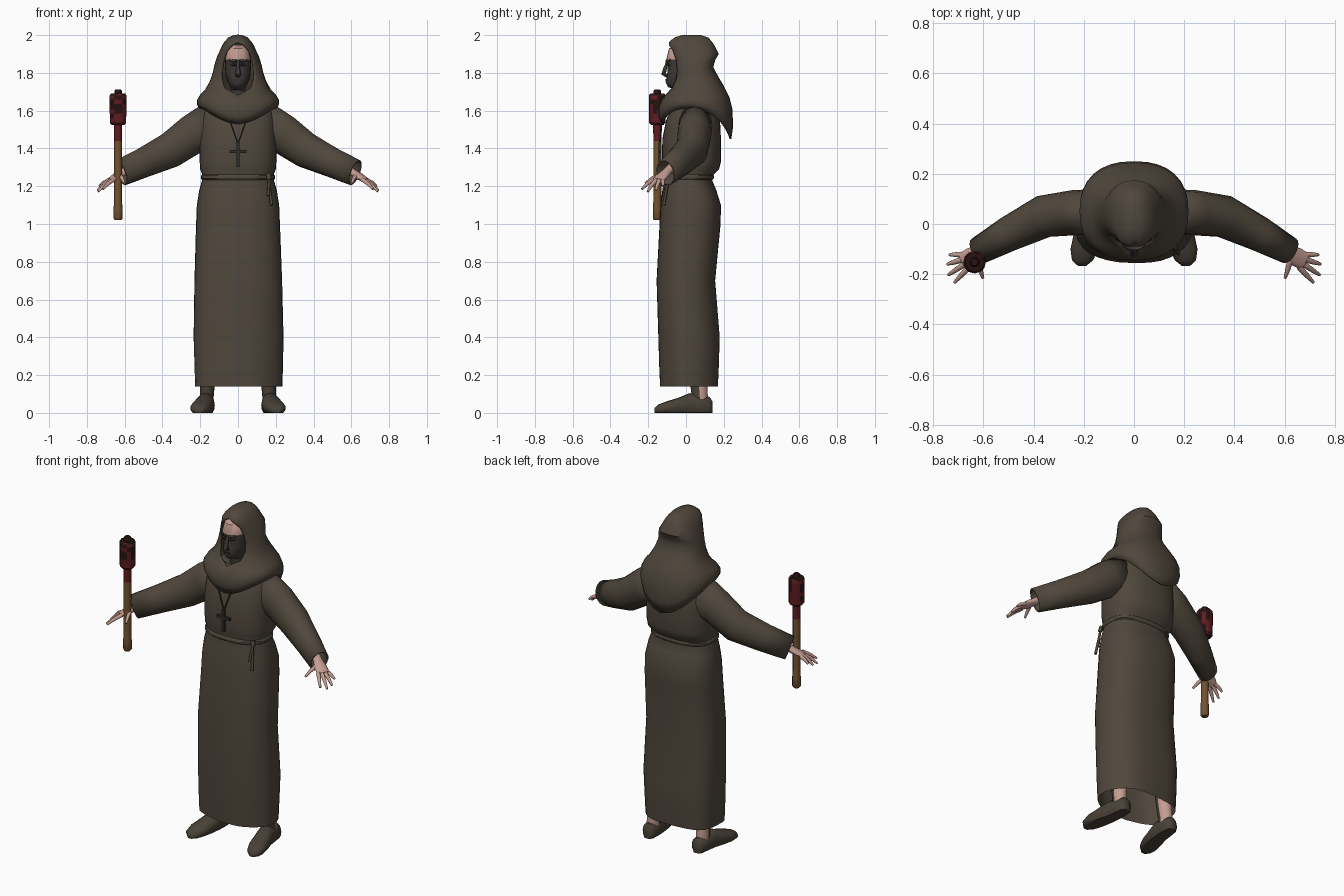
import bpy, bmesh, math, random
from mathutils import Vector

random.seed(4)
if "Cube" in bpy.data.objects:
    bpy.data.objects.remove(bpy.data.objects["Cube"], do_unlink=True)


def material(name, rgb):
    m = bpy.data.materials.new(name)
    m.use_nodes = True
    m.diffuse_color = (*rgb, 1)
    bsdf = m.node_tree.nodes["Principled BSDF"]
    bsdf.inputs["Base Color"].default_value = (*rgb, 1)
    bsdf.inputs["Roughness"].default_value = 0.9
    return m


CLOTH = material("brown cloth", (.08, .063, .046))
SHOE = material("shoe leather", (.066, .053, .039))
SKIN = material("skin", (.56, .34, .29))
MASK = material("shadowed face", (.05, .043, .037))
DARK = material("dark metal", (.03, .026, .022))
WOOD = material("wood", (.17, .085, .03))
RED = material("dark red", (.11, .012, .014))
BLACK = material("blackened red", (.02, .006, .006))


def finish(name, bm, mats, rule=None, angle=50):
    bmesh.ops.remove_doubles(bm, verts=bm.verts, dist=1e-5)
    bmesh.ops.recalc_face_normals(bm, faces=bm.faces)
    bm.normal_update()
    if rule:
        for f in bm.faces:
            f.material_index = rule(f.calc_center_median(), f.normal)
    me = bpy.data.meshes.new(name)
    bm.to_mesh(me)
    bm.free()
    for m in mats:
        me.materials.append(m)
    me.shade_smooth()
    me.set_sharp_from_angle(angle=math.radians(angle))
    ob = bpy.data.objects.new(name, me)
    bpy.context.collection.objects.link(ob)
    return ob


def loft(name, rings, mats, rule=None, closed=True, caps=(True, True), angle=50):
    """Skin a list of equal-length point rings."""
    bm = bmesh.new()
    rows = [[bm.verts.new(p) for p in r] for r in rings]
    n = len(rows[0])
    for a, b in zip(rows, rows[1:]):
        for i in range(n if closed else n - 1):
            j = (i + 1) % n
            bm.faces.new((a[i], a[j], b[j], b[i]))
    for use, row in zip(caps, (rows[0], rows[-1])):
        if use:
            bm.faces.new(row)
    return finish(name, bm, mats, rule, angle)


def bend(v, p):
    return math.copysign(abs(v) ** p, v)


def body_ring(z, front, back, rx, n=32, power=.8, fold=0):
    """Horizontal rounded ring given its front and back depth."""
    cy, ry, pts = (front + back) / 2, (back - front) / 2, []
    for i in range(n):
        a = math.tau * i / n
        k = 1 + fold * math.sin(5 * a + .6)
        pts.append((rx * k * bend(math.sin(a), power),
                    cy - ry * k * bend(math.cos(a), power), z))
    return pts


def tube(name, path, mats, n=12, rule=None, caps=(True, True), flip=1):
    """Tube through (x, y, z, height radius, width radius) stations."""
    pts = [Vector((p[0] * flip, p[1], p[2])) for p in path]
    rings = []
    for i, (c, p) in enumerate(zip(pts, path)):
        t = (pts[min(i + 1, len(pts) - 1)] - pts[max(i - 1, 0)]).normalized()
        ref = Vector((0, 1, 0)) if abs(t.z) > .9 else Vector((0, 0, 1))
        side = t.cross(ref).normalized()
        up = side.cross(t)
        angles = [math.tau * k / n for k in range(n)]
        rings.append([c + up * p[3] * math.cos(a) + side * p[4] * math.sin(a) for a in angles])
    return loft(name, rings, mats, rule, caps=caps)


def rod(name, a, b, r0, r1, mat, n=8, flip=1):
    return tube(name, [(*a, r0, r0), (*b, r1, r1)], [mat], n, flip=flip)


def box(name, centre, size, mat):
    bm = bmesh.new()
    bmesh.ops.create_cube(bm, size=1)
    bmesh.ops.scale(bm, vec=size, verts=bm.verts)
    bmesh.ops.translate(bm, vec=centre, verts=bm.verts)
    return finish(name, bm, [mat])


# Robe: skirt, cinched waist and torso
robe = [(.14, -.135, .17, .23, .025), (.25, -.14, .175, .234, .022), (.4, -.145, .18, .238, .015),
        (.7, -.155, .155, .232, .008), (1, -.14, .183, .222, 0), (1.1, -.135, .185, .218, 0),
        (1.18, -.125, .16, .205, 0), (1.24, -.115, .135, .188, 0), (1.255, -.115, .14, .186, 0),
        (1.29, -.125, .175, .2, 0), (1.33, -.128, .185, .203, 0), (1.45, -.125, .185, .205, 0),
        (1.55, -.105, .18, .2, 0), (1.62, -.075, .16, .18, 0), (1.67, -.05, .12, .12, 0)]
loft("robe", [body_ring(z, f, b, r, fold=k) for z, f, b, r, k in robe], [CLOTH], caps=(False, True))

# Rope belt with hanging ends
loft("belt", [body_ring(z, -.117 - e, .14 + e, .189 + e)
              for z, e in ((1.234, 0), (1.24, .007), (1.256, .007), (1.262, 0))],
     [CLOTH], caps=(False, False))
rod("belt_knot", (.16, -.085, 1.265), (.166, -.095, 1.235), .013, .011, CLOTH)
rod("belt_end_long", (.163, -.09, 1.25), (.177, -.118, 1.1), .006, .008, CLOTH)
rod("belt_end_short", (.165, -.09, 1.25), (.16, -.118, 1.15), .006, .008, CLOTH)

# Cowl and hood: front z, back z, side lift, front y, back y, half width, opening angle
hood = [(1.53, 1.45, .12, -.125, .235, .2, 0), (1.57, 1.52, .09, -.14, .245, .212, 0),
        (1.62, 1.61, .04, -.14, .24, .212, 0), (1.655, 1.67, .02, -.125, .225, .196, 0),
        (1.68, 1.73, 0, -.105, .195, .172, 0), (1.715, 1.78, 0, -.08, .165, .147, 24),
        (1.76, 1.83, 0, -.065, .14, .13, 36), (1.81, 1.87, 0, -.065, .15, .12, 40),
        (1.865, 1.9, 0, -.075, .168, .107, 40), (1.915, 1.925, 0, -.085, .155, .09, 36),
        (1.945, 1.945, 0, -.09, .145, .079, 18), (1.962, 1.96, 0, -.085, .135, .068, 0),
        (1.985, 1.983, 0, -.055, .115, .048, 0), (1.997, 1.995, 0, -.01, .08, .02, 0)]
rings = []
for zf, zb, lift, yf, yb, rx, gap in hood:
    ring = []
    for i in range(33):
        g = math.radians(gap)
        a = g + (math.tau - 2 * g) * i / 32
        s, c = math.sin(a), math.cos(a)
        ring.append((rx * bend(s, .85), (yf + yb) / 2 - (yb - yf) / 2 * bend(c, .85),
                     zf + (zb - zf) * (1 - c) / 2 + lift * abs(s) ** 1.5))
    rings.append(ring)
cowl = loft("hood", rings, [CLOTH], closed=False, caps=(False, True))
thick = cowl.modifiers.new("cloth thickness", "SOLIDIFY")
thick.thickness, thick.offset = .01, 0

# Head: bare forehead above a shadowed face
face = [(1.62, -.04, .05), (1.71, -.05, .04), (1.725, -.095, .04), (1.75, -.108, .054),
        (1.79, -.1, .066), (1.84, -.096, .07), (1.872, -.104, .068), (1.93, -.09, .055), (1.948, -.05, .03)]
loft("head", [body_ring(z, f, .06, r, 20, .95) for z, f, r in face], [MASK, SKIN],
     lambda c, n: int(c.z > 1.872))
tube("nose", [(0, -.096, 1.862, .007, .008), (0, -.112, 1.82, .01, .011),
              (0, -.118, 1.795, .013, .016), (0, -.1, 1.782, .008, .012)], [MASK], 8)
box("mouth", (0, -.105, 1.762), (.036, .01, .006), DARK)
for s, side in ((1, "left"), (-1, "right")):
    rod(side + "_brow", (.008, -.102, 1.862), (.046, -.082, 1.868), .009, .006, MASK, flip=s)
    rod(side + "_eye", (.016, -.098, 1.843), (.04, -.085, 1.843), .006, .005, DARK, flip=s)

# Pendant cross on its cord
box("cross_upright", (0, -.137, 1.366), (.016, .016, .13), DARK)
box("cross_bar", (0, -.137, 1.383), (.09, .014, .016), DARK)
for s in (1, -1):
    rod("pendant_cord", (.042, -.128, 1.545), (.002, -.137, 1.43), .004, .004, DARK, 6, s)

# Sleeves, hands, legs and shoes, one of each per side
sleeve = [(.13, .05, 1.53, .12, .09), (.24, .045, 1.475, .105, .09), (.36, .03, 1.39, .095, .085),
          (.5, -.04, 1.325, .08, .07), (.62, -.107, 1.272, .072, .055)]
palm = [(.56, -.075, 1.3, .024, .026), (.61, -.105, 1.272, .02, .026), (.645, -.13, 1.25, .018, .038),
        (.68, -.15, 1.23, .012, .036)]
fingers = [((.68, -.122, 1.232), (.735, -.122, 1.2)), ((.684, -.142, 1.23), (.743, -.16, 1.178)),
           ((.675, -.16, 1.23), (.74, -.203, 1.172)), ((.658, -.172, 1.235), (.715, -.233, 1.185)),
           ((.625, -.14, 1.258), (.602, -.215, 1.215))]
shoe = [(.14, .165, .02, .06), (.125, .165, .038, .085), (.07, .168, .045, .09), (.02, .172, .048, .105),
        (-.04, .185, .055, .08), (-.1, .198, .055, .062), (-.145, .205, .042, .045), (-.168, .207, .015, .025)]
for s, side in ((1, "left"), (-1, "right")):
    arm = tube(side + "_sleeve", sleeve, [CLOTH], 16, caps=(False, False), flip=s)
    arm.modifiers.new("cloth thickness", "SOLIDIFY").thickness = .008
    tube(side + "_hand", palm, [SKIN], 12, flip=s)
    for base, tip in fingers:
        mid = Vector(base).lerp(Vector(tip), .55) + Vector((0, 0, .005))
        tube(side + "_finger", [(*base, .012, .012), (*mid, .01, .01), (*tip, .006, .006)],
             [SKIN], 8, flip=s)
    tube(side + "_ankle", [(.166, .075, .05, .042, .036), (.165, .072, .1, .043, .037),
                           (.162, .068, .15, .045, .04), (.15, .05, .45, .06, .055)],
         [SKIN, SHOE], 16, lambda c, n: int(n.y < -.1), flip=s)
    rings = []
    for y, cx, hw, h in shoe:
        angles = [math.tau * k / 16 for k in range(16)]
        rings.append([(s * (cx + hw * bend(math.cos(a), .8)), y,
                       max(0, h * (.42 + .58 * math.sin(a)))) for a in angles])
    loft(side + "_shoe", rings, [SHOE])


# Stained club held upright in the right hand
def club_part(name, profile, mats, rule=None, n=12):
    rings = [[(-.635 + r * math.cos(math.tau * k / n), -.152 + r * math.sin(math.tau * k / n), z)
              for k in range(n)] for z, r in profile]
    loft(name, rings, mats, rule, angle=40)


club_part("club_handle", [(1.02, .017), (1.03, .024), (1.08, .024), (1.12, .021), (1.44, .021), (1.54, .022)],
          [WOOD, RED], lambda c, n: int(c.z > 1.45))
club_part("club_head", [(1.525, .034), (1.535, .043), (1.56, .043), (1.585, .044), (1.61, .045),
                        (1.635, .045), (1.66, .045), (1.68, .045), (1.69, .038)],
          [RED, BLACK], lambda c, n: int(random.random() < (c.z - 1.5) * 3.5))
club_part("club_tip", [(1.685, .02), (1.705, .02), (1.712, .014)], [BLACK])
